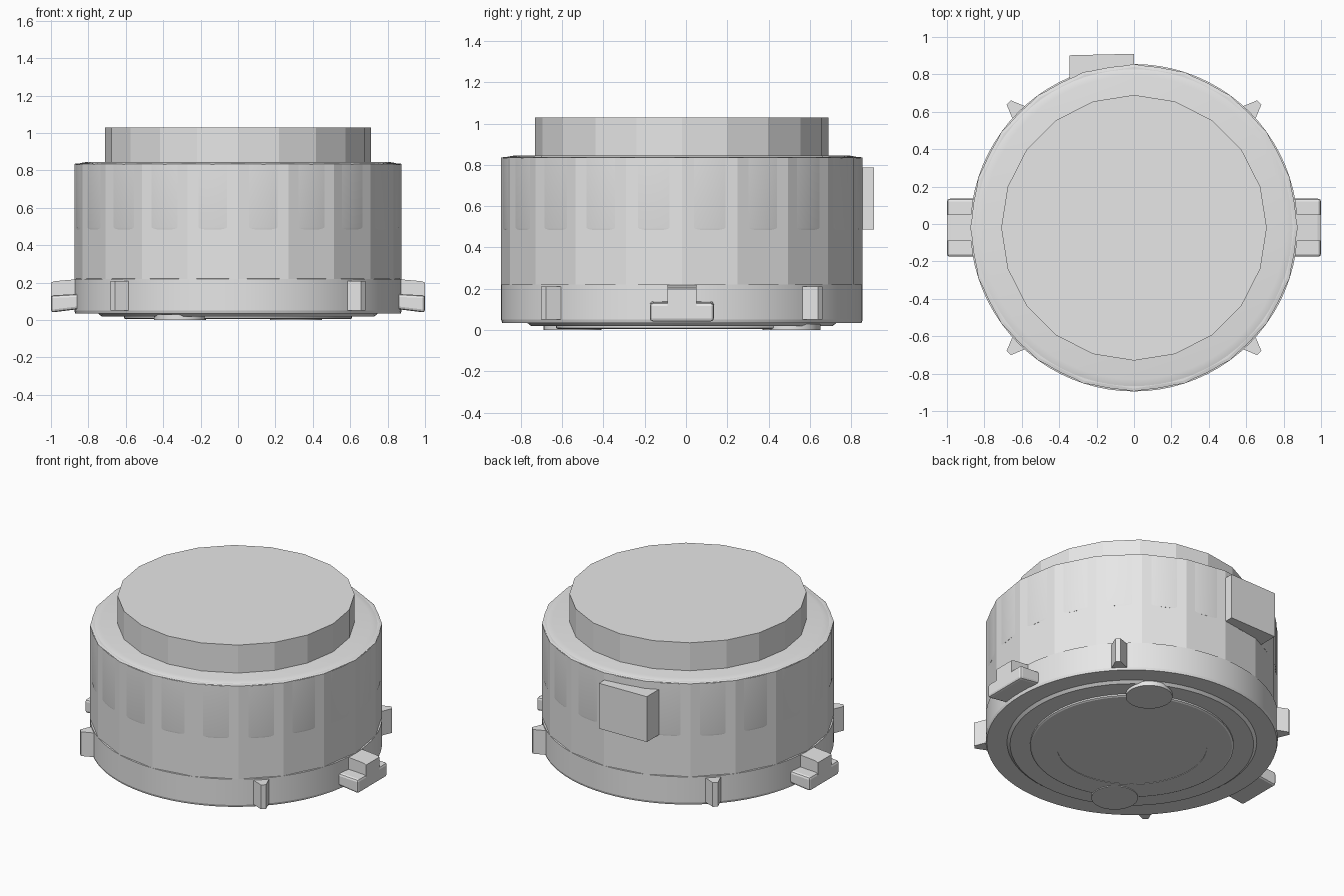
import bpy
import bmesh
import math
from mathutils import Matrix, Vector

cube = bpy.data.objects.get("Cube")
if cube:
    bpy.data.objects.remove(cube, do_unlink=True)

grey = bpy.data.materials.new("light grey")
grey.use_nodes = True
grey.diffuse_color = (0.8, 0.8, 0.8, 1)
grey.node_tree.nodes["Principled BSDF"].inputs["Base Color"].default_value = (0.8, 0.8, 0.8, 1)

CENTRE = Vector((0, -0.02, 0))   # axis of the round body


def finish(name, bm, smooth=False):
    bmesh.ops.recalc_face_normals(bm, faces=bm.faces)
    mesh = bpy.data.meshes.new(name)
    bm.to_mesh(mesh)
    bm.free()
    mesh.materials.append(grey)
    obj = bpy.data.objects.new(name, mesh)
    bpy.context.collection.objects.link(obj)
    if smooth:
        bpy.ops.object.select_all(action="DESELECT")
        obj.select_set(True)
        bpy.context.view_layer.objects.active = obj
        bpy.ops.object.shade_smooth_by_angle(angle=math.radians(15))
    return obj


def turned(name, profile, sides, centre=CENTRE, smooth=False):
    """Solid of revolution from (radius, z) points, capped at both ends."""
    bm = bmesh.new()
    rings = []
    for r, z in profile:
        rings.append([bm.verts.new(centre + Vector((r * math.cos(a), r * math.sin(a), z)))
                      for a in (math.tau * i / sides for i in range(sides))])
    for low, high in zip(rings, rings[1:]):
        for i in range(sides):
            j = (i + 1) % sides
            bm.faces.new((low[i], low[j], high[j], high[i]))
    bm.faces.new(rings[0])
    bm.faces.new(rings[-1])
    return finish(name, bm, smooth)


def prism(name, outline, depth, matrix):
    """Extrude a flat outline by a vector, then place it with a matrix."""
    bm = bmesh.new()
    face = bm.faces.new([bm.verts.new(p) for p in outline])
    extruded = bmesh.ops.extrude_face_region(bm, geom=[face])
    verts = [v for v in extruded["geom"] if isinstance(v, bmesh.types.BMVert)]
    bmesh.ops.translate(bm, verts=verts, vec=depth)
    bm.transform(matrix)
    return finish(name, bm)


# Faceted housing and raised lid
turned("housing", [(0.865, 0.04), (0.875, 0.05), (0.875, 0.835), (0.86, 0.838)], 20)
turned("lid", [(0.71, 0.8), (0.71, 1.03)], 20)

# Round sleeve that shows through the middle of each facet, with a soft top rim
turned("upper_sleeve", [(0.866, 0.485), (0.868, 0.495), (0.868, 0.832),
                        (0.84, 0.84), (0.81, 0.845)], 80, smooth=True)

# Smooth band around the foot
turned("lower_band", [(0.87, 0.035), (0.875, 0.05), (0.875, 0.22), (0.86, 0.222)], 80, smooth=True)

# Underside: base plate, stepped foot with shallow recess, two round pads
turned("base_plate", [(0.73, 0.02), (0.75, 0.036), (0.75, 0.06)], 64, smooth=True)
turned("foot_ring", [(0.45, 0.008), (0.45, 0.005), (0.6, 0.005), (0.61, 0.01), (0.61, 0.03)],
       64, smooth=True)
for side, sign in (("left", 1), ("right", -1)):
    spot = CENTRE + Vector((0.31, 0.53, 0)) * sign
    turned(side + "_pad", [(0.14, 0), (0.14, 0.03)], 32, centre=spot, smooth=True)

# Stepped side tabs: wide lower block with a narrower block on top
for side, sign in (("left", 1), ("right", -1)):
    place = Matrix.Translation(CENTRE) @ Matrix.Diagonal((sign, 1, 1, 1))
    lower = [(0.84, -0.155, 0.06), (1, -0.155, 0.04), (1, -0.155, 0.132), (0.84, -0.155, 0.14)]
    upper = [(0.84, -0.07, 0.1), (1, -0.07, 0.1), (1, -0.07, 0.2),
             (0.98, -0.07, 0.208), (0.84, -0.07, 0.22)]
    tab = prism(side + "_tab_lower", lower, (0, 0.31, 0), place)
    bevel = tab.modifiers.new("corner", "BEVEL")
    bevel.width = 0.015
    bevel.segments = 2
    bevel.limit_method = "ANGLE"
    prism(side + "_tab_upper", upper, (0, 0.14, 0), place)

# Four tapered ribs on the diagonals
for i, corner in enumerate(("back_left", "back_right", "front_right", "front_left")):
    place = Matrix.Translation(CENTRE) @ Matrix.Rotation(math.pi / 4 + i * math.pi / 2, 4, "Z")
    taper = [(0.84, -0.05, 0.05), (0.872, -0.047, 0.05), (0.947, -0.016, 0.05),
             (0.947, 0.016, 0.05), (0.872, 0.047, 0.05), (0.84, 0.05, 0.05)]
    prism(corner + "_rib", taper, (0, 0, 0.16), place)

# Connector block on the back
block = [(-0.345, 0.7, 0.487), (0, 0.7, 0.487), (0, 0.91, 0.487), (-0.345, 0.902, 0.487)]
prism("back_connector", block, (0, 0, 0.3), Matrix())
